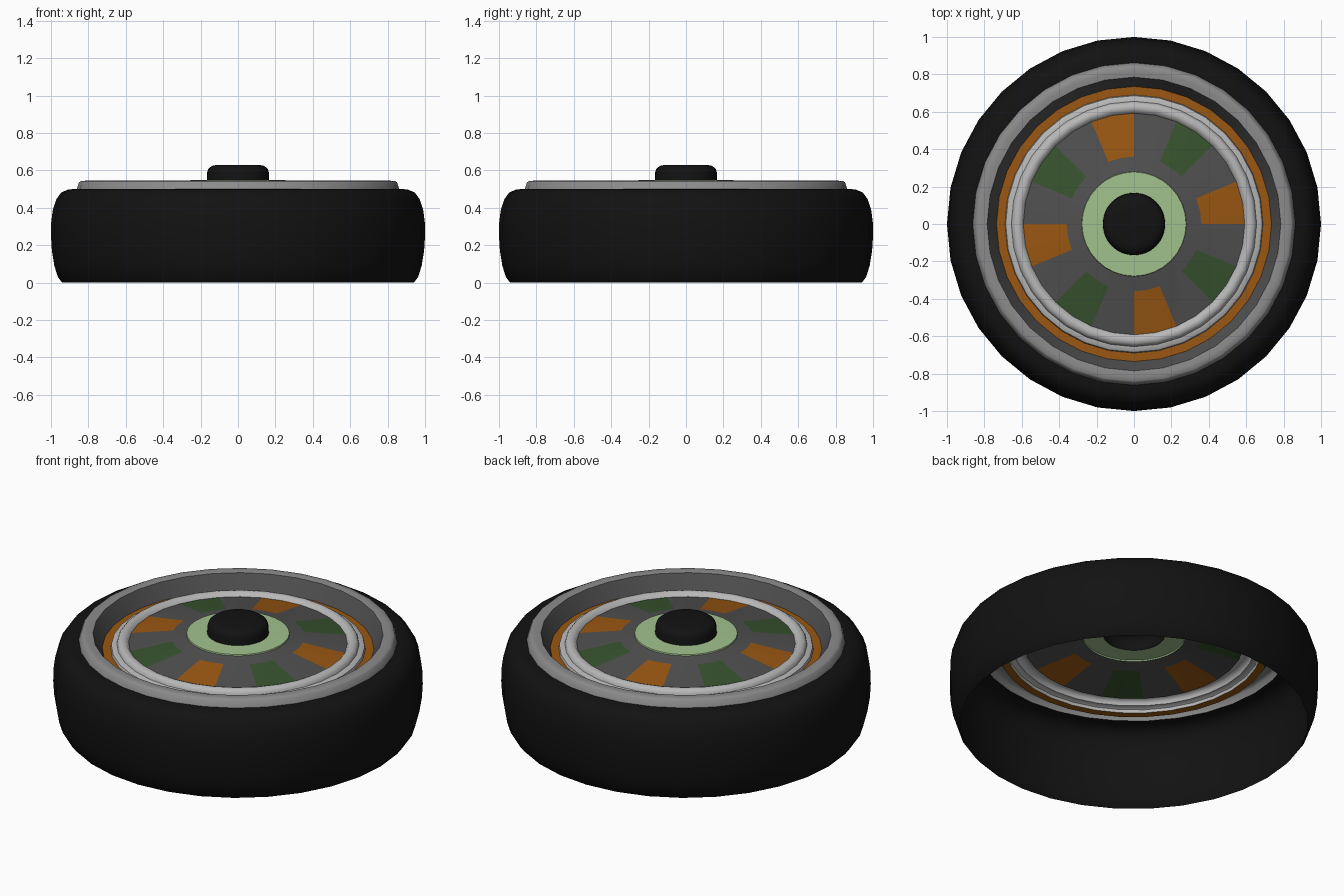
import bpy, math

if "Cube" in bpy.data.objects:
    bpy.data.objects.remove(bpy.data.objects["Cube"])

SIDES = 32


def material(name, rgb):
    m = bpy.data.materials.new(name)
    m.diffuse_color = (*rgb, 1.0)
    m.use_nodes = True
    m.node_tree.nodes["Principled BSDF"].inputs["Base Color"].default_value = m.diffuse_color
    return m


BLACK = material("tyre_black", (0.006, 0.006, 0.006))
GREY = material("rim_grey", (0.26, 0.26, 0.26))
DARK = material("dark_grey", (0.08, 0.08, 0.08))
LIGHT = material("light_grey", (0.48, 0.48, 0.48))
ORANGE = material("burnt_orange", (0.32, 0.095, 0.006))
GREEN = material("dark_green", (0.038, 0.085, 0.027))
LIME = material("pale_green", (0.36, 0.54, 0.27))


def lathe(name, profile, mats, rule=None):
    """Spin an open (radius, z) profile, listed from outside in, around z."""
    verts, faces, slots = [], [], []
    rings = []
    for r, z in profile:
        start = len(verts)
        if r == 0:
            verts.append((0, 0, z))
            rings.append([start] * SIDES)
        else:
            for j in range(SIDES):
                a = 2 * math.pi * j / SIDES
                verts.append((r * math.cos(a), r * math.sin(a), z))
            rings.append(list(range(start, start + SIDES)))
    for i in range(len(profile) - 1):
        lo, hi = rings[i], rings[i + 1]
        for j in range(SIDES):
            k = (j + 1) % SIDES
            face = [lo[j], lo[k], hi[k], hi[j]]
            if hi[j] == hi[k]:
                face.pop()
            faces.append(face)
            slots.append(rule(i, j) if rule else 0)
    mesh = bpy.data.meshes.new(name)
    mesh.from_pydata(verts, [], faces)
    for m in mats:
        mesh.materials.append(m)
    for p, s in zip(mesh.polygons, slots):
        p.material_index = s
        p.use_smooth = True
    mesh.set_sharp_from_angle(angle=math.radians(40))
    ob = bpy.data.objects.new(name, mesh)
    bpy.context.collection.objects.link(ob)
    return ob


# Tyre: open-bottomed shell
lathe("tyre", [(0.94, 0), (0.963, 0.03), (0.982, 0.09), (0.995, 0.17), (1.0, 0.25),
               (0.999, 0.32), (0.99, 0.39), (0.972, 0.445), (0.945, 0.482),
               (0.905, 0.499), (0.855, 0.5)], [BLACK])

# Rim lip around the tyre opening
lathe("rim_lip", [(0.862, 0.5), (0.85, 0.536), (0.84, 0.543), (0.815, 0.545),
                  (0.785, 0.541)], [GREY])

# Sloping inner wall of the rim
lathe("rim_wall", [(0.785, 0.541), (0.775, 0.525), (0.735, 0.455)], [DARK])

# Orange groove at the foot of the wall
lathe("orange_band", [(0.735, 0.455), (0.69, 0.455)], [ORANGE])

# Raised light ring with a small step
lathe("trim_ring", [(0.69, 0.455), (0.686, 0.472), (0.675, 0.478), (0.656, 0.48),
                    (0.652, 0.494), (0.64, 0.506), (0.622, 0.51), (0.604, 0.504),
                    (0.592, 0.487)], [LIGHT])


# Domed disc: every fourth pair of segments is painted, orange and green in turn
def sector(i, j):
    return {0: 1, 2: 2}.get((j // 2) % 4, 0) if i == 0 else 0


lathe("wheel_disc", [(0.592, 0.487), (0.36, 0.525), (0.28, 0.54)],
      [DARK, ORANGE, GREEN], sector)

# Pale collar around the hub
lathe("hub_collar", [(0.28, 0.54), (0.278, 0.547), (0.165, 0.549)], [LIME])

# Hub cap
lathe("hub_cap", [(0.167, 0.545), (0.165, 0.59), (0.158, 0.61), (0.14, 0.624),
                  (0.11, 0.63), (0, 0.63)], [BLACK])
